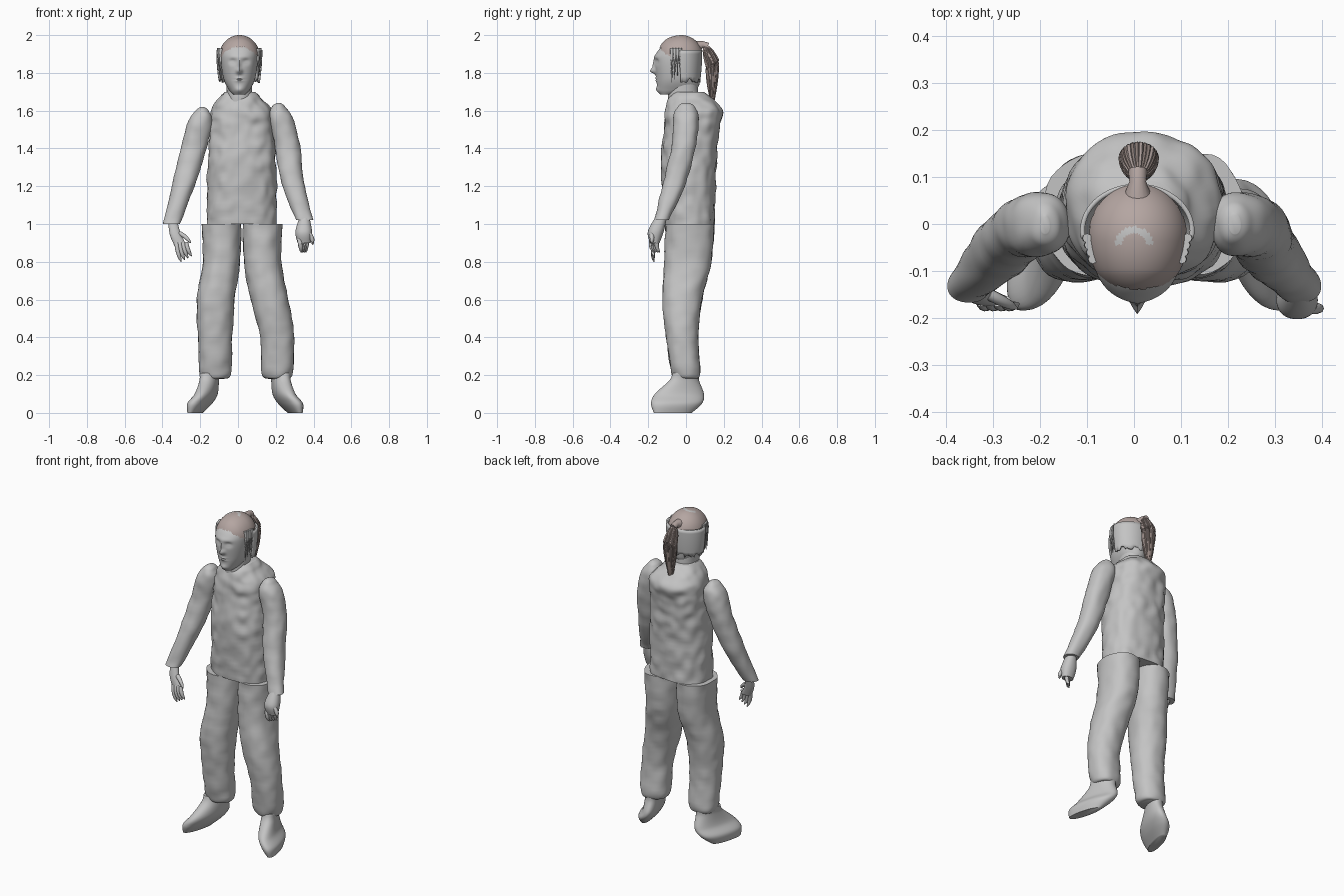
import bpy, bmesh, math, random
from mathutils import Vector, noise

cube = bpy.data.objects.get("Cube")
if cube:
    bpy.data.objects.remove(cube)
random.seed(4)


def material(name, red, green, blue):
    mat = bpy.data.materials.new(name)
    mat.use_nodes = True
    color = (red, green, blue, 1)
    mat.diffuse_color = color
    mat.node_tree.nodes["Principled BSDF"].inputs["Base Color"].default_value = color
    return mat


GREY = material("plain grey", .55, .55, .55)
HAIR = material("hair brown", .46, .38, .36)
DARK = material("dark hair brown", .29, .23, .21)


def finish(name, bm, *materials):
    """Turn a bmesh into a smooth shaded object."""
    bmesh.ops.recalc_face_normals(bm, faces=bm.faces)
    mesh = bpy.data.meshes.new(name)
    bm.to_mesh(mesh)
    bm.free()
    for mat in materials:
        mesh.materials.append(mat)
    part = bpy.data.objects.new(name, mesh)
    bpy.context.collection.objects.link(part)
    bpy.context.view_layer.objects.active = part
    part.select_set(True)
    bpy.ops.object.shade_smooth_by_angle(angle=math.radians(50))
    part.select_set(False)
    return part


def bridge(bm, rows, closed=True):
    """Fill quads between neighbouring rows of vertices."""
    for low, high in zip(rows, rows[1:]):
        count = len(low)
        for i in range(count if closed else count - 1):
            j = (i + 1) % count
            bm.faces.new((low[i], low[j], high[j], high[i]))
    if closed:
        bm.faces.new(rows[0])
        bm.faces.new(rows[-1])


def spline(keys, steps):
    """Smooth curve through tuples of any length."""
    keys = [Vector(key) for key in keys]
    curve = []
    for i in range(len(keys) - 1):
        start, end = keys[i], keys[i + 1]
        leave = (end - keys[max(i - 1, 0)]) / 2
        arrive = (keys[min(i + 2, len(keys) - 1)] - start) / 2
        for step in range(steps):
            t = step / steps
            ease = t * t * (3 - 2 * t)
            curve.append(start.lerp(end, ease) + leave * t * (1 - t) ** 2 - arrive * t * t * (1 - t))
    return curve + [keys[-1]]


def loft(name, keys, sides=40, steps=8, power=2.2, wrinkle=0, shape=None):
    """Skin level rings given as (x, y, z, half width, half depth)."""
    bm = bmesh.new()
    rings = []
    for x, y, z, width, depth in spline(keys, steps):
        ring = []
        for i in range(sides):
            angle = math.tau * i / sides
            c, s = math.cos(angle), math.sin(angle)
            point = Vector((x + width * math.copysign(abs(c) ** (2 / power), c),
                            y + depth * math.copysign(abs(s) ** (2 / power), s), z))
            point += Vector((c, s, 0)) * noise.noise(point * 18) * wrinkle
            ring.append(bm.verts.new(shape(point) if shape else point))
        rings.append(ring)
    bridge(bm, rings)
    return finish(name, bm, GREY)


def tube(name, path, radii, mat, sides=8):
    """Round tube along a path, with one radius for each point."""
    bm = bmesh.new()
    path = [Vector(point) for point in path]
    rings = []
    for k, (point, radius) in enumerate(zip(path, radii)):
        along = path[min(k + 1, len(path) - 1)] - path[max(k - 1, 0)]
        turn = along.to_track_quat("Z", "Y")
        angles = [math.tau * i / sides for i in range(sides)]
        rings.append([bm.verts.new(point + turn @ Vector((math.cos(a), math.sin(a), 0)) * radius)
                      for a in angles])
    bridge(bm, rings)
    return finish(name, bm, mat)


# Jacket, with the collar dipping at the throat
def collar(point):
    rise = max(0, point.z - 1.66)
    if point.y < 0:
        point.z -= rise * max(0, 1 - abs(point.x) / .06)
    return point


loft("jacket", [(.02, .02, 1, .185, .13), (.02, .015, 1.3, .18, .145), (.02, .03, 1.5, .17, .145),
                (.02, .04, 1.6, .16, .15), (.01, .02, 1.67, .11, .11), (.01, .01, 1.7, .08, .08)],
     sides=80, steps=14, power=2.4, wrinkle=.01, shape=collar)


# Trouser legs
def leg(name, hip, knee, ankle):
    loft(name, [(ankle, 0, .18, .05, .05), (ankle, 0, .21, .085, .075), (ankle, -.02, .4, .09, .085),
                (knee, -.02, .6, .1, .105), (hip, .01, .8, .1, .125), (hip, .02, 1, .105, .13)],
         wrinkle=.006)


leg("right_leg", -.088, -.118, -.121)
leg("left_leg", .13, .167, .208)


# Boots, turned outwards
def boot(name, side, ankle):
    def turn_out(point):
        return Vector((ankle + side * (point.x - point.y / 4), point.y, point.z))
    loft(name, [(.07, -.07, 0, .03, .1), (.05, -.05, .05, .055, .135), (.02, -.035, .1, .05, .13),
                (.01, -.01, .17, .047, .08), (.01, 0, .21, .05, .07)], shape=turn_out)


boot("right_boot", -1, -.14)
boot("left_boot", 1, .215)


# Sleeves
def sleeve(name, side, shoulder, lift):
    keys = [(.352, -.13, 1, .045, .038), (.29, -.06, 1.2, .06, .062), (shoulder + .045, -.01, 1.4, .067, .063),
            (shoulder + .01, 0, 1.54, .065, .068), (shoulder, 0, 1.6, .035, .045), (shoulder, 0, 1.62, .01, .02)]
    loft(name, [(side * x, y, z + lift, width, depth) for x, y, z, width, depth in keys], wrinkle=.005)


sleeve("right_sleeve", -1, .19, 0)
sleeve("left_sleeve", 1, .215, .02)


# Hands: palm, fingers and thumb
def finger(name, root, tip, curl):
    root, tip, curl = Vector(root), Vector(tip), Vector(curl)
    steps = [i / 6 for i in range(7)]
    path = [root.lerp(tip, t) + curl * t * (1 - t) for t in steps]
    tube(name, path, [.012 * math.sqrt(1.05 - t ** 3) for t in steps], GREY)


loft("right_palm", [(-.3, -.163, .88, .034, .014), (-.33, -.15, .94, .03, .02), (-.345, -.13, 1.01, .025, .02)])
loft("left_palm", [(.35, -.165, .9, .035, .025), (.348, -.16, .96, .044, .042), (.352, -.13, 1.04, .025, .03)])
for i in range(4):
    finger("right_finger", (-.325 + .017 * i, -.165, .9), (-.3 + .018 * i, -.17, .8 + .01 * i), (-.02, -.03, 0))
    finger("left_finger", (.325 + .014 * i, -.18 + .01 * i, .92), (.335 + .008 * i, -.17 + .01 * i, .85), (0, -.04, 0))
finger("right_thumb", (-.31, -.15, .95), (-.25, -.18, .9), (0, 0, .03))
finger("left_thumb", (.375, -.18, .95), (.395, -.18, .89), (.03, 0, 0))

# Head: each feature is side offset, height, spread across, spread up, push along y
FEATURES = {
    "nose bridge": (0, 1.84, .008, .03, -.012), "nose tip": (0, 1.81, .014, .014, -.027),
    "brow": (0, 1.885, .06, .016, -.006), "eye socket": (.036, 1.86, .017, .014, .012),
    "eyeball": (.036, 1.857, .011, .007, -.006), "lips": (0, 1.765, .02, .012, -.009),
    "mouth line": (0, 1.765, .024, .003, .007), "chin": (0, 1.71, .022, .016, -.008)}


def face(point):
    if point.y < -.06:
        for across, height, wide, tall, push in FEATURES.values():
            sideways = (abs(point.x - .007) - across) / wide
            upward = (point.z - height) / tall
            point.y += push * math.exp(-sideways ** 2 - upward ** 2)
    return point


loft("head", [(.007, -.1, 1.685, .03, .035), (.007, -.05, 1.71, .055, .1), (.007, -.04, 1.77, .084, .116),
              (.007, -.04, 1.87, .098, .124), (.007, -.03, 1.93, .092, .108), (.007, -.02, 1.98, .05, .05)],
     sides=88, steps=14, shape=face)
loft("neck", [(.007, -.015, 1.6, .075, .075), (.007, -.015, 1.68, .067, .08), (.007, -.01, 1.78, .07, .07)])

# Curved shell round the back of the head, ragged at its lower edge
bm = bmesh.new()
rows = []
for k in range(9):
    swell = 1 - .1 * (1 - k / 8) ** 2
    row = []
    for i in range(41):
        angle = math.radians(5 * i - 10)
        ragged = random.uniform(-.015, .01) if k == 0 else 0
        row.append(bm.verts.new((.007 + .122 * swell * math.cos(angle),
                                 -.014 + .1 * swell * math.sin(angle), 1.76 + .02 * k + ragged)))
    rows.append(row)
bridge(bm, rows, closed=False)
shell = finish("back_hair_shell", bm, GREY)
shell.modifiers.new("thickness", "SOLIDIFY").thickness = .01

# Loose locks beside the face
for side in (-1, 1):
    for k in range(4):
        steps = [i / 6 for i in range(7)]
        reach = .095 + .004 * k
        path = [(.007 + side * (reach + .02 * t * (1 - t)), -.075 + .015 * k, 1.93 - (.18 - .015 * k) * t) for t in steps]
        tube("side_lock", path, [.009 * (1.1 - t) for t in steps], GREY)

# Hair cap: dome trimmed along the hairline, with bare patches at the crown
bm = bmesh.new()
bmesh.ops.create_uvsphere(bm, u_segments=96, v_segments=64, radius=.115)
for vert in bm.verts:
    vert.co.x *= .94
    vert.co += Vector((.008, -.025, 1.885))
    vert.co.y -= .012 * min(1, max(0, -vert.co.y - .04) * 20)


def below_hairline(point):
    ragged = .008 * noise.noise(point * 90)
    temple = max(0, abs(point.x - .008) - .035)
    return point.z < ragged + (1.935 - .75 * temple if point.y < -.03 else 1.915)


outside = [f for f in bm.faces if below_hairline(f.calc_center_median())]
bmesh.ops.delete(bm, geom=outside, context="FACES")
for f in bm.faces:
    center = f.calc_center_median()
    radius = math.hypot(center.x, center.y + .046)
    if center.z > 1.97 and .026 < radius < .041 and center.y > -.045:
        f.material_index = 1
finish("hair_cap", bm, HAIR, GREY)


# Ponytail: gathered root, body and loose strands
def lock(name, angle, spread, length, radius, mat, sides):
    steps = [i / 12 for i in range(13)]
    path = []
    for t in steps:
        fan = spread * (.2 + math.sin(math.pi * t ** .7))
        path.append((.01 + fan * math.cos(angle), .1 + .04 * min(1, 3 * t) + .8 * fan * math.sin(angle),
                     1.95 - length * t + .3 * fan * math.sin(angle)))
    tube(name, path, [radius * (.15 + math.sin(math.pi * (.1 + .88 * t))) for t in steps], mat, sides)


tube("ponytail_root", [(.008, .06, 1.94), (.008, .09, 1.95), (.008, .115, 1.94)], [.03, .018, .02], HAIR, sides=16)
lock("ponytail_body", 0, 0, .32, .026, DARK, 16)
for i in range(26):
    lock("ponytail_strand", math.tau * i / 26, .031, random.uniform(.27, .34), .006, DARK if i % 3 else HAIR, 6)
